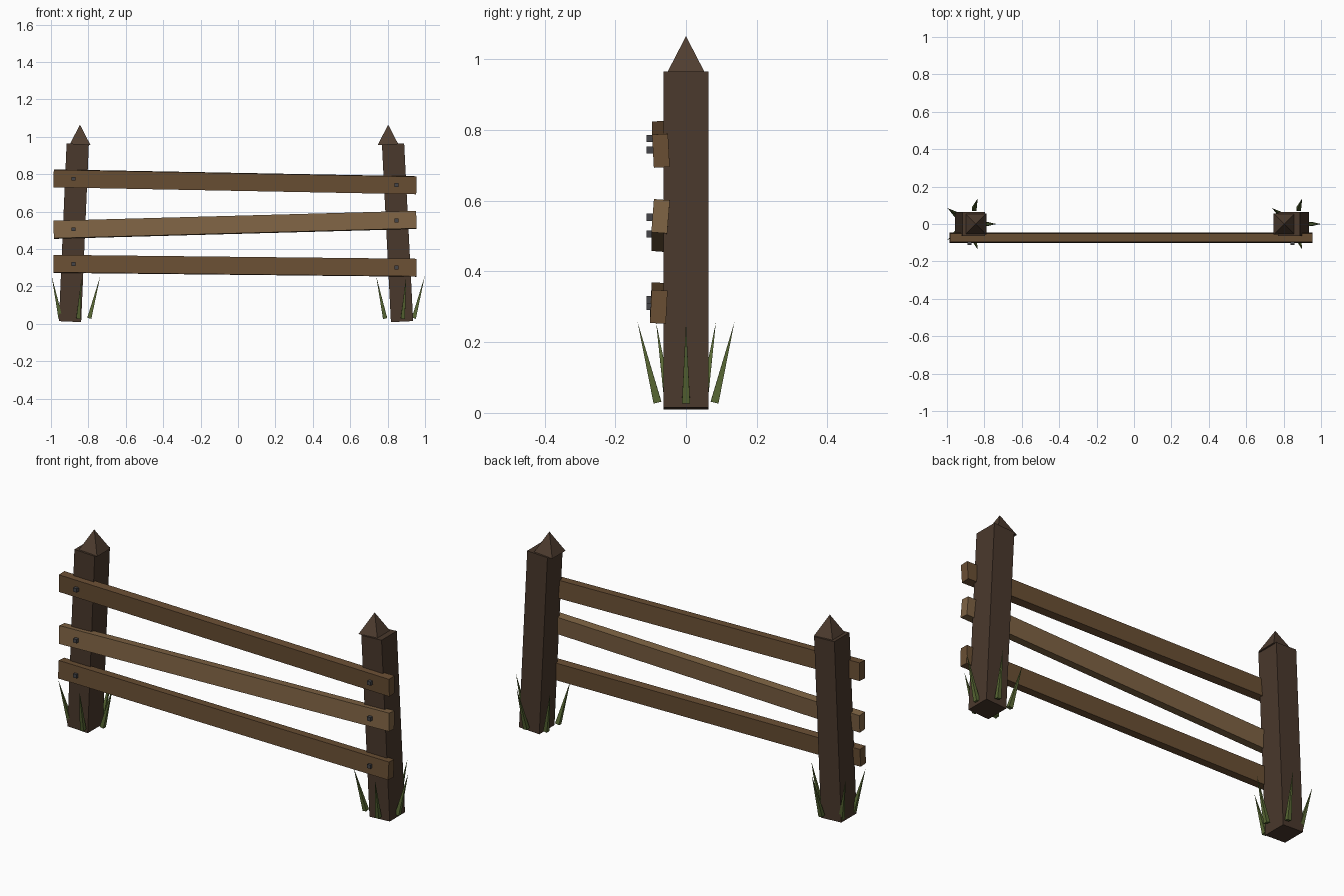
import bpy, bmesh
from math import radians, atan2, hypot, cos, sin, pi
from mathutils import Matrix, Vector

if "Cube" in bpy.data.objects:
    bpy.data.objects.remove(bpy.data.objects["Cube"])


def mat(name, c):
    m = bpy.data.materials.new(name)
    m.diffuse_color = (*c, 1)
    m.use_nodes = True
    m.node_tree.nodes["Principled BSDF"].inputs["Base Color"].default_value = m.diffuse_color
    return m


DARK = mat("dark_wood", (0.068, 0.040, 0.025))
CAP = mat("cap_wood", (0.080, 0.048, 0.030))
WOOD = mat("plank_wood", (0.144, 0.078, 0.034))
PALE = mat("pale_wood", (0.210, 0.125, 0.057))
IRON = mat("iron", (0.06, 0.06, 0.065))
GRASS = mat("grass", (0.10, 0.14, 0.035))


def finish(name, bm, m):
    me = bpy.data.meshes.new(name)
    bm.to_mesh(me)
    bm.free()
    me.materials.append(m)
    ob = bpy.data.objects.new(name, me)
    bpy.context.collection.objects.link(ob)
    return ob


def box(name, centre, size, m, rot=Matrix()):
    bm = bmesh.new()
    bmesh.ops.create_cube(bm, size=1, matrix=Matrix.Translation(centre) @ rot @ Matrix.Diagonal((*size, 1)))
    return finish(name, bm, m)


def spike(name, base, tip, radius, m):
    """Four-sided point from base centre to tip."""
    base, tip = Vector(base), Vector(tip)
    d = tip - base
    bm = bmesh.new()
    bmesh.ops.create_cone(bm, cap_ends=True, segments=4, radius1=radius, radius2=0, depth=d.length)
    # make sure the square base is axis aligned for upright spikes
    a = max(bm.verts, key=lambda v: (v.co.xy.length)).co
    spin = Matrix.Rotation(pi / 4 - atan2(a.y, a.x), 4, 'Z')
    rot = Vector((0, 0, 1)).rotation_difference(d).to_matrix().to_4x4()
    bmesh.ops.transform(bm, verts=bm.verts, matrix=Matrix.Translation((base + tip) / 2) @ rot @ spin)
    bmesh.ops.remove_doubles(bm, verts=bm.verts, dist=1e-5)
    return finish(name, bm, m)


# leaning posts, pointed caps and grass tufts
for side, xb, xt, xc, xg in (("left", -0.898, -0.857, -0.845, -0.88),
                             ("right", 0.877, 0.829, 0.803, 0.855)):
    zb, zt = 0.012, 0.962
    lean = Matrix.Rotation(atan2(xt - xb, zt - zb), 4, 'Y')
    box(side + "_post", ((xb + xt) / 2, 0, (zb + zt) / 2),
        (0.119, 0.128, hypot(xt - xb, zt - zb)), DARK, lean)
    spike(side + "_post_cap", (xc, 0, 0.957), (xc, 0, 1.065), 0.079, CAP)
    for i in range(5):
        a = 2 * pi * i / 5
        spike(f"{side}_grass_{i + 1}", (xg + 0.085 * cos(a), 0.085 * sin(a), 0.03),
              (xg + 0.144 * cos(a), 0.144 * sin(a), 0.257), 0.016, GRASS)

# crooked rails with bolt heads: z at left end, z at right end, y, roll, material
X0, X1 = -0.986, 0.954
for name, zl, zr, y, roll, m in (("top", 0.778, 0.741, -0.071, 3, WOOD),
                                 ("middle", 0.503, 0.556, -0.072, -4.5, PALE),
                                 ("bottom", 0.321, 0.300, -0.077, -3, WOOD)):
    rot = Matrix.Rotation(-atan2(zr - zl, X1 - X0), 4, 'Y') @ Matrix.Rotation(radians(roll), 4, 'X')
    box(name + "_rail", ((X0 + X1) / 2, y, (zl + zr) / 2),
        (X1 - X0, 0.045, 0.094), m, rot)
    for side, x in (("left", -0.88), ("right", 0.847)):
        z = zl + (zr - zl) * (x - X0) / (X1 - X0)
        box(f"{name}_{side}_bolt", (x, -0.1, z), (0.02, 0.024, 0.02), IRON)
